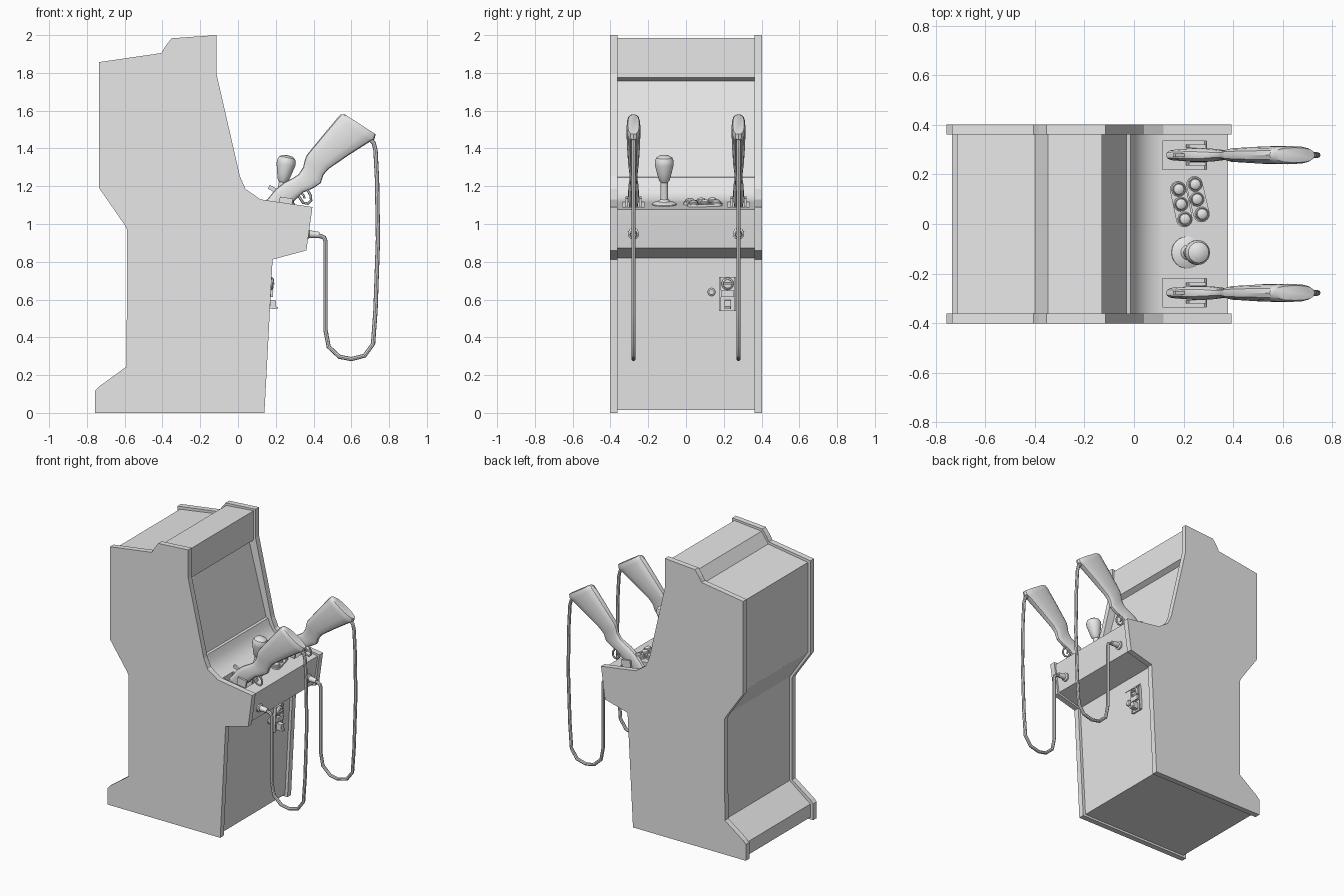
import bpy, bmesh, math
from mathutils import Vector, Matrix

if "Cube" in bpy.data.objects:
    bpy.data.objects.remove(bpy.data.objects["Cube"])

grey = bpy.data.materials.new("plain grey")
grey.diffuse_color = (0.8, 0.8, 0.8, 1)
grey.use_nodes = True
grey.node_tree.nodes["Principled BSDF"].inputs["Base Color"].default_value = grey.diffuse_color


def finish(name, bm, loc=(0, 0, 0), tilt=0.0, smooth=True):
    bmesh.ops.recalc_face_normals(bm, faces=bm.faces)
    me = bpy.data.meshes.new(name)
    bm.to_mesh(me)
    bm.free()
    ob = bpy.data.objects.new(name, me)
    bpy.context.collection.objects.link(ob)
    me.materials.append(grey)
    ob.location = loc
    ob.rotation_euler = (0, tilt, 0)
    if smooth:
        bpy.ops.object.select_all(action='DESELECT')
        ob.select_set(True)
        bpy.context.view_layer.objects.active = ob
        bpy.ops.object.shade_smooth_by_angle(angle=math.radians(35))
    return ob


def prism(name, profile, y0, y1, smooth=False):
    """Extrude an x-z outline along y."""
    bm = bmesh.new()
    face = bm.faces.new([bm.verts.new((x, y0, z)) for x, z in profile])
    ext = bmesh.ops.extrude_face_region(bm, geom=[face])
    verts = [v for v in ext["geom"] if isinstance(v, bmesh.types.BMVert)]
    bmesh.ops.translate(bm, verts=verts, vec=(0, y1 - y0, 0))
    return finish(name, bm, smooth=smooth)


def box(name, loc, size, tilt=0.0):
    bm = bmesh.new()
    bmesh.ops.create_cube(bm, size=1)
    bmesh.ops.scale(bm, verts=bm.verts, vec=size)
    return finish(name, bm, loc, tilt, False)


def lathe(name, profile, loc, tilt=0.0, steps=24):
    """Turn an (radius, height) outline about the local z axis."""
    bm = bmesh.new()
    vs = [bm.verts.new((r, 0, h)) for r, h in profile]
    es = [bm.edges.new(p) for p in zip(vs, vs[1:])]
    bmesh.ops.spin(bm, geom=vs + es, axis=(0, 0, 1), cent=(0, 0, 0),
                   angle=math.tau, steps=steps)
    bmesh.ops.remove_doubles(bm, verts=bm.verts, dist=1e-5)
    return finish(name, bm, loc, tilt)


def loft(name, rings):
    bm = bmesh.new()
    loops = [[bm.verts.new(p) for p in ring] for ring in rings]
    n = len(loops[0])
    for a, b in zip(loops, loops[1:]):
        for i in range(n):
            j = (i + 1) % n
            bm.faces.new((a[i], a[j], b[j], b[i]))
    bm.faces.new(loops[0])
    bm.faces.new(loops[-1])
    return finish(name, bm)


def tube(name, path, y, radius, sides=8):
    """Round tube along an x-z path."""
    rings = []
    for i, (x, z) in enumerate(path):
        a, b = path[max(i - 1, 0)], path[min(i + 1, len(path) - 1)]
        d = Vector((b[0] - a[0], 0, b[1] - a[1])).normalized()
        side = Vector((-d.z, 0, d.x))
        rings.append([Vector((x, y, z)) + radius * (math.cos(t) * side + math.sin(t) * Vector((0, 1, 0)))
                      for t in (k * math.tau / sides for k in range(sides))])
    return loft(name, rings)


# Cabinet side panels
SIDE = [(-.735, 1.857), (-.405, 1.905), (-.385, 1.94), (-.352, 1.983), (-.114, 2.0),
        (-.114, 1.795), (.01, 1.253), (.04, 1.185), (.12, 1.13), (.394, 1.09),
        (.362, .86), (.183, .812), (.14, 0), (-.757, 0), (-.757, .117), (-.735, .14),
        (-.59, .245), (-.587, .97), (-.6, .995), (-.735, 1.19)]
prism("left_side_panel", SIDE, -.402, -.362)
prism("right_side_panel", SIDE, .362, .402)

# Cabinet body with header, screen, control deck and lower front
BODY = [(-.715, 1.84), (-.40, 1.888), (-.347, 1.966), (-.13, 1.985), (-.13, 1.775),
        (-.165, 1.757), (-.03, 1.25), (-.015, 1.245), (0, 1.205), (.025, 1.165),
        (.06, 1.137), (.10, 1.12), (.13, 1.115), (.38, 1.078), (.374, 1.025), (.35, .872),
        (.165, .82), (.12, .015), (-.735, .015), (-.735, .11), (-.57, .235),
        (-.57, .98), (-.715, 1.195)]
body = prism("cabinet_body", BODY, -.362, .362)
DECK = .147                                   # slope of the control deck


def deck_z(x):
    return 1.115 - (x - .13) * .148


# Pockets in the deck that hold the guns
for s in (-1, 1):
    cutter = box("pocket_cutter", (.205, s * .278, 1.11), (.18, .115, .12), DECK)
    mod = body.modifiers.new("pocket", 'BOOLEAN')
    mod.operation, mod.solver, mod.object = 'DIFFERENCE', 'EXACT', cutter
    bpy.ops.object.select_all(action='DESELECT')
    body.select_set(True)
    bpy.context.view_layer.objects.active = body
    bpy.ops.object.modifier_apply(modifier=mod.name)
    bpy.data.objects.remove(cutter)
bpy.context.view_layer.objects.active = body
body.select_set(True)
bpy.ops.object.shade_smooth_by_angle(angle=math.radians(28))

# Joystick
lathe("joystick", [(0, -.005), (.065, -.005), (.065, .006), (.05, .014), (.03, .018), (.021, .03),
                   (.02, .12), (.028, .13), (.038, .165), (.05, .215), (.05, .235),
                   (.042, .253), (.025, .263), (0, .266)], (.215, -.115, deck_z(.215)), .18)

# Button plates and buttons
for g, row in enumerate([[(.178, .14), (.187, .08), (.203, .02)],
                         [(.244, .16), (.252, .10), (.272, .04)]]):
    a, b = Vector(row[0]), Vector(row[-1])
    d = (b - a).normalized()
    base = math.atan2(d.y, d.x)
    bm = bmesh.new()
    outline = []
    for c, turn in ((b, base - math.pi / 2), (a, base + math.pi / 2)):
        for k in range(13):
            t = turn + math.pi * k / 12
            outline.append((c.x + .033 * math.cos(t), c.y + .033 * math.sin(t)))
    top = [bm.verts.new((x, y, deck_z(x) + .012)) for x, y in outline]
    low = [bm.verts.new((x, y, deck_z(x) - .004)) for x, y in outline]
    bm.faces.new(top)
    bm.faces.new(low)
    for i in range(len(top)):
        j = (i + 1) % len(top)
        bm.faces.new((top[i], top[j], low[j], low[i]))
    finish(f"button_plate_{g + 1}", bm)
    for x, y in row:
        lathe("button", [(0, 0), (.029, 0), (.029, .017), (.025, .02), (.023, .017),
                         (.021, .026), (.014, .031), (0, .033)],
              (x, y, deck_z(x)), DECK, 20)

# Guns: sections as upper point, lower point and half width
GUN = [((.13, 1.10), (.225, 1.06), .022), ((.20, 1.185), (.28, 1.105), .028),
       ((.245, 1.22), (.315, 1.14), .028), ((.285, 1.24), (.345, 1.167), .026),
       ((.32, 1.262), (.395, 1.188), .02), ((.345, 1.30), (.437, 1.215), .02),
       ((.354, 1.34), (.452, 1.26), .025), ((.364, 1.365), (.48, 1.292), .029),
       ((.45, 1.47), (.59, 1.367), .035), ((.535, 1.572), (.702, 1.438), .037),
       ((.547, 1.581), (.722, 1.447), .036), ((.568, 1.579), (.729, 1.475), .03)]
CABLE = [(.40, .94), (.44, .935), (.456, .928), (.463, .91), (.463, .44), (.48, .35), (.537, .297),
         (.60, .285), (.67, .303), (.715, .365), (.728, .545), (.741, .92),
         (.736, 1.236), (.728, 1.39), (.718, 1.43), (.695, 1.45)]
GUARD = [(.32, 1.15), (.345, 1.112), (.37, 1.108), (.387, 1.125), (.385, 1.15), (.365, 1.185)]


def power(v, e):
    return math.copysign(abs(v) ** e, v)


for s, side in ((-1, "left"), (1, "right")):
    y = s * .278
    rings = []
    for up, lo, w in GUN:
        u, l = Vector((up[0], y, up[1])), Vector((lo[0], y, lo[1]))
        rings.append([(u + l) / 2 + (u - l) / 2 * power(math.cos(t), .75)
                      + Vector((0, w * power(math.sin(t), .75), 0))
                      for t in (k * math.tau / 16 for k in range(16))])
    loft(f"{side}_gun", rings)
    tube(f"{side}_trigger_guard", GUARD, y, .007, 6)
    tube(f"{side}_trigger", [(.33, 1.17), (.348, 1.15), (.352, 1.135)], y, .006, 6)
    box(f"{side}_gun_hammer", (.185, y, 1.185), (.05, .014, .022), .5)
    for k in (-1, 1):
        box(f"{side}_gun_cradle", (.25, y + k * .036, 1.095), (.07, .014, .09), DECK)
    tube(f"{side}_gun_cable", CABLE, y, .0115)
    # Cable socket on the deck front
    lathe(f"{side}_cable_socket", [(0, -.01), (.03, -.01), (.03, .012), (.02, .018), (.016, .07), (0, .07)],
          (.36, y, .948), math.pi / 2 + .08, 16)

# Coin unit on the lower front
LEAN = .056


def front_x(z):
    return .165 - (.82 - z) * LEAN


box("coin_plate", (front_x(.63), .22, .63), (.024, .088, .178), LEAN)
for dy in (-.04, .04):
    box("coin_plate_rim", (front_x(.63) + .012, .22 + dy, .63), (.016, .008, .178), LEAN)
lathe("coin_dial", [(0, 0), (.032, 0), (.032, .026), (.024, .032), (.022, .026), (0, .026)],
      (front_x(.685), .22, .685), math.pi / 2 + LEAN)
box("coin_slot", (front_x(.685) + .03, .22, .685), (.014, .045, .008), LEAN)
box("coin_button", (front_x(.632) + .014, .22, .632), (.035, .068, .034), LEAN)
box("coin_return", (front_x(.575) + .022, .22, .575), (.055, .034, .045), LEAN)
box("coin_return_lip", (front_x(.56) + .035, .22, .557), (.05, .03, .012), LEAN)
lathe("door_lock", [(0, -.005), (.021, -.005), (.021, .008), (.014, .013), (0, .013)],
      (front_x(.64), .135, .64), math.pi / 2 + LEAN, 16)
box("door_top_edge", (front_x(.735), .18, .735), (.008, .16, .005), LEAN)
